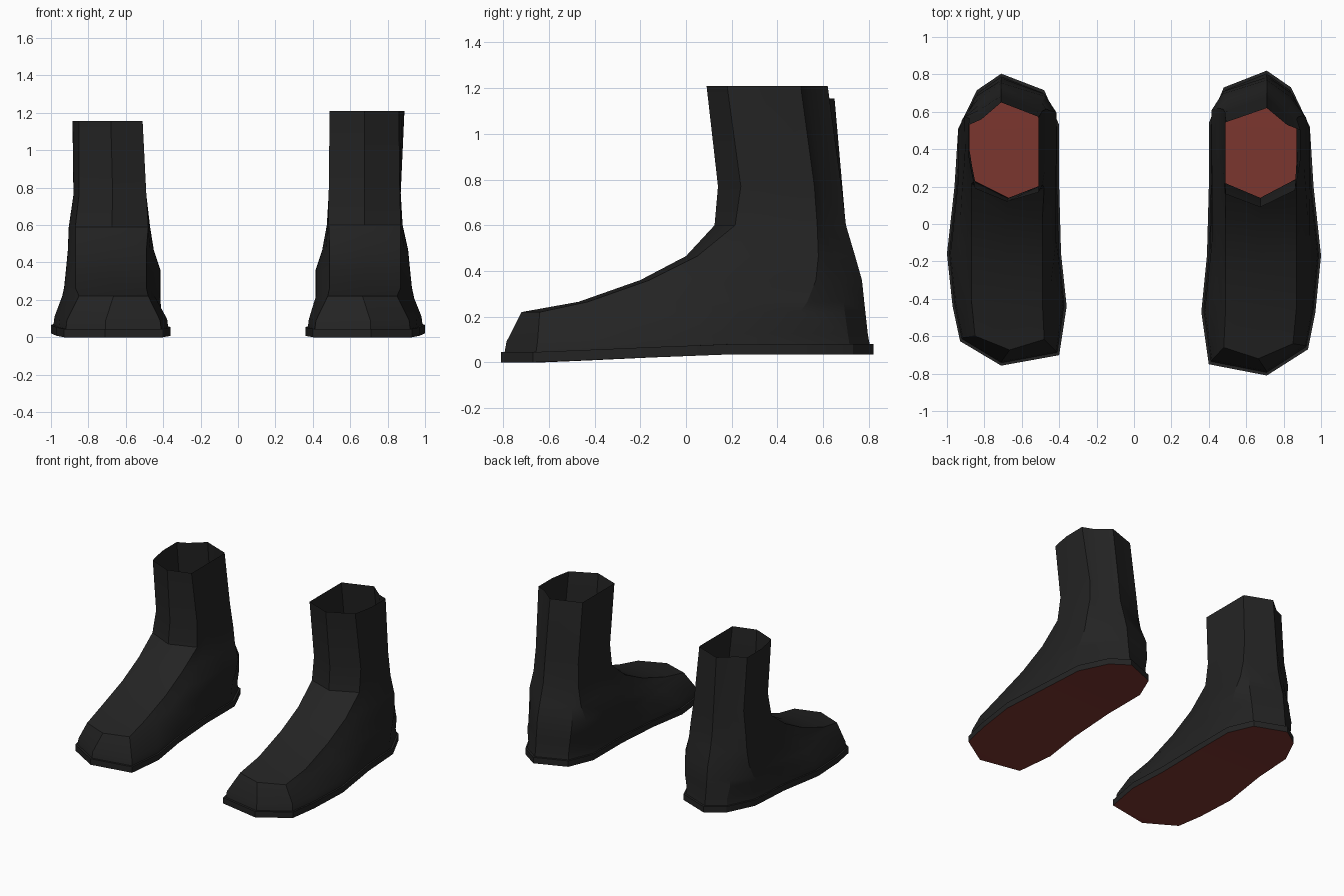
import bpy, bmesh

if "Cube" in bpy.data.objects:
    bpy.data.objects.remove(bpy.data.objects["Cube"])

def material(name, col):
    m = bpy.data.materials.new(name)
    m.diffuse_color = (*col, 1)
    m.use_nodes = True
    m.node_tree.nodes["Principled BSDF"].inputs["Base Color"].default_value = m.diffuse_color
    return m

BLACK = material("black_leather", (0.017, 0.017, 0.017))
RED = material("dark_red_sole", (0.2, 0.037, 0.028))

# Sole outline: toe middle, inner side, heel middle, outer side
OUTLINE = [(.71, -.81), (.40, -.75), (.36, -.47), (.39, -.17), (.40, .2), (.40, .54), (.48, .73),
           (.71, .82), (.84, .73), (.94, .52), (.96, .2), (1.0, -.17), (.97, -.47), (.93, -.67)]
SIDE_FRACTIONS = (.21, .39, .62, .83)

# Level slices: z, front y, corner setback, heel y, front inner x, front outer x, back inner x, back outer x
FOOT = [(.22, -.72, .06, .785, .48, .85, .415, .94),
        (.265, -.47, .02, .78, .49, .87, .415, .93),
        (.36, -.2, .02, .77, .49, .87, .415, .92),
        (.465, 0, .03, .74, .49, .87, .45, .91)]
RIGHT_SHAFT = [(.6, .125, .07, .70, .485, .87, .475, .88),
               (.77, .14, .08, .68, .485, .865, .485, .87),
               (1.21, .09, .07, .62, .49, .86, .49, .89)]
LEFT_SHAFT = [(.59, .125, .07, .70, .48, .87, .47, .905),
              (.76, .14, .07, .685, .49, .85, .49, .88),
              (1.155, .12, .05, .65, .51, .85, .51, .885)]

def sole_z(y):
    return .035 * min(1, max(0, (y + .65) / .8))

def outline_ring(shrink, height):
    return [(.68 + (x - .68) * shrink, y * (1 + (shrink - 1) * .5), sole_z(y) + height) for x, y in OUTLINE]

def slice_ring(z, y0, setback, y1, xif, xof, xib, xob):
    length, round_in = y1 - y0, .26 * (1 - z / 1.3)
    heel_x = .71
    inner, outer = [(xif, y0 + setback, z)], [(xof, y0 + setback + .02, z)]
    for f in SIDE_FRACTIONS:
        t = min(1, f / .4)
        # side points start at the corner so short slices keep their order
        y = y0 + setback + (length - setback) * f
        inner.append((xif + (xib - xif) * t, y, z))
        outer.append((xof + (xob - xof) * t, y - (.04 if f > .8 else 0), z))
    inner.append((xib + (heel_x - xib) * round_in, y1 - .075, z))
    outer.append((heel_x + (xob - heel_x) * .6, y1 - .09, z))
    return [((xif + xof) / 2, y0, z)] + inner + [(heel_x, y1, z)] + outer[::-1]

def left_version(ring):
    r = [(-x, y * (.935 if y < 0 else (.98 if z < .5 else 1)), z) for x, y, z in ring]
    return [r[0]] + r[:0:-1]

def loft(name, rings, closed_bottom=False):
    bm = bmesh.new()
    rows = [[bm.verts.new(p) for p in r] for r in rings]
    n = len(rows[0])
    for a, b in zip(rows, rows[1:]):
        for i in range(n):
            j = (i + 1) % n
            bm.faces.new((a[i], b[i], b[j], a[j]))
    if closed_bottom:  # red underside, strips from side to side
        r = rows[0]
        for i in range(n // 2):
            vs = []
            for k in (i, i + 1, n - i - 1, (n - i) % n):
                if r[k] not in vs:
                    vs.append(r[k])
            bm.faces.new(vs).material_index = 1
    me = bpy.data.meshes.new(name)
    bm.to_mesh(me)
    bm.free()
    me.materials.append(BLACK)
    me.materials.append(RED)
    ob = bpy.data.objects.new(name, me)
    bpy.context.collection.objects.link(ob)
    bpy.ops.object.select_all(action='DESELECT')
    ob.select_set(True)
    bpy.context.view_layer.objects.active = ob
    bpy.ops.object.shade_smooth_by_angle(angle=0.5)

for side, shaft in (("right", RIGHT_SHAFT), ("left", LEFT_SHAFT)):
    fix = left_version if side == "left" else list
    # Sole plate with a narrow welt ledge
    sole = [outline_ring(1, 0), outline_ring(1, .045), outline_ring(.95, .045)]
    loft(side + "_sole", [fix(r) for r in sole], True)
    # Boot upper, open at the top of the shaft
    upper = [outline_ring(.96, .044), outline_ring(.94, .09)]
    upper += [slice_ring(*s) for s in FOOT + shaft]
    loft(side + "_boot_upper", [fix(r) for r in upper])
